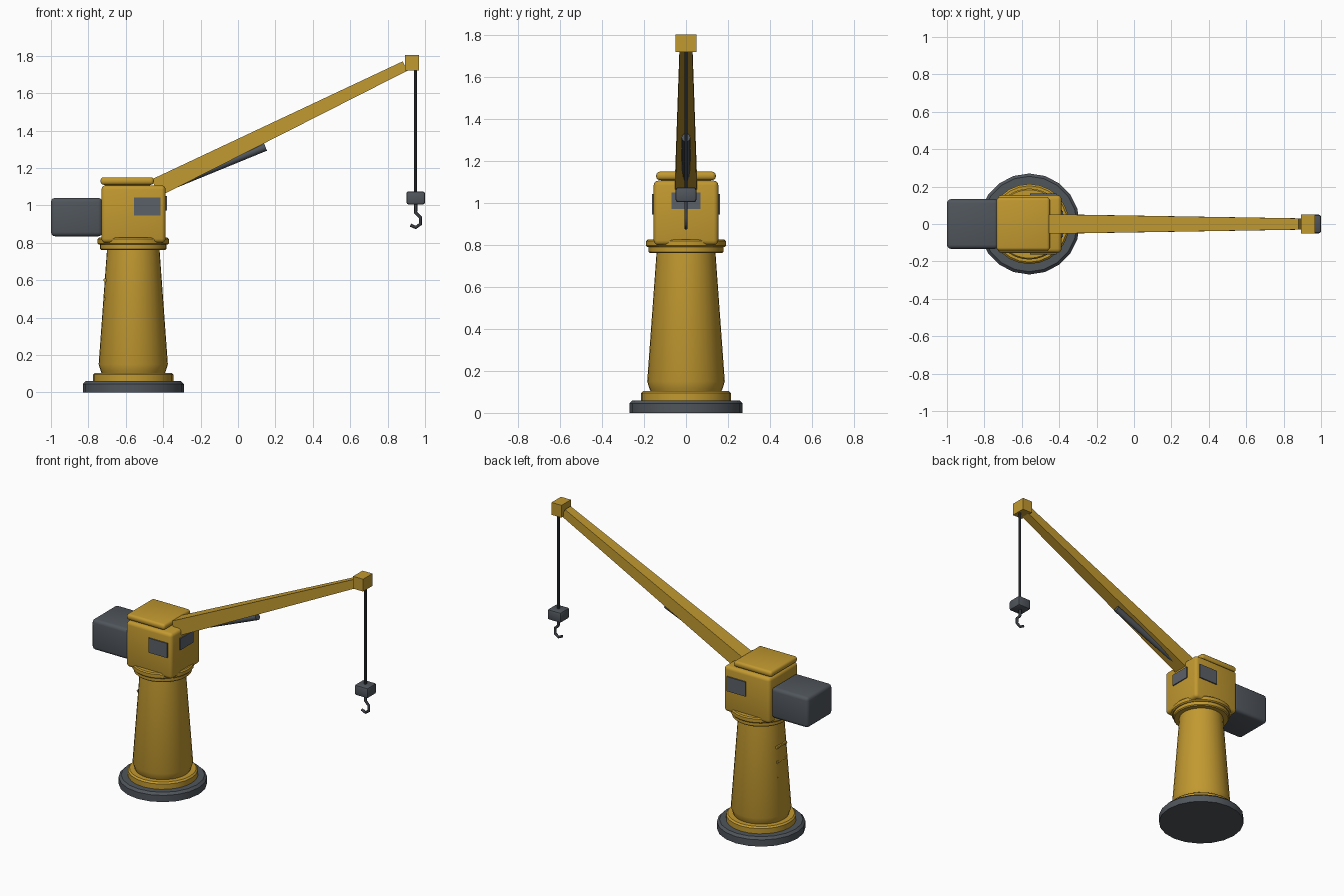
import bpy, bmesh, math
from mathutils import Vector

if "Cube" in bpy.data.objects:
    bpy.data.objects.remove(bpy.data.objects["Cube"], do_unlink=True)


def material(name, rgb):
    m = bpy.data.materials.new(name)
    m.use_nodes = True
    m.diffuse_color = (*rgb, 1)
    bsdf = next(n for n in m.node_tree.nodes if n.type == 'BSDF_PRINCIPLED')
    bsdf.inputs["Base Color"].default_value = (*rgb, 1)
    return m


YELLOW = material("crane_yellow", (0.54, 0.32, 0.03))
GREY = material("slate_grey", (0.08, 0.092, 0.107))
DARK = material("dark_steel", (0.045, 0.05, 0.058))
GLASS = material("window_grey", (0.105, 0.118, 0.14))

TOWER_X = -0.56


def finish(name, bm, mat, smooth=True):
    bmesh.ops.recalc_face_normals(bm, faces=bm.faces)
    mesh = bpy.data.meshes.new(name)
    bm.to_mesh(mesh)
    bm.free()
    mesh.materials.append(mat)
    obj = bpy.data.objects.new(name, mesh)
    bpy.context.collection.objects.link(obj)
    if smooth:
        bpy.ops.object.select_all(action='DESELECT')
        obj.select_set(True)
        bpy.context.view_layer.objects.active = obj
        bpy.ops.object.shade_smooth_by_angle(angle=math.radians(35))
    return obj


def box(name, mat, x, y, z, bevel=0.0, segments=3):
    """Box given by its (min, max) range on each axis."""
    bm = bmesh.new()
    bmesh.ops.create_cube(bm, size=1)
    for v in bm.verts:
        v.co = [r[0] if c < 0 else r[1] for c, r in zip(v.co, (x, y, z))]
    if bevel:
        bmesh.ops.bevel(bm, geom=bm.edges[:], offset=bevel, segments=segments,
                        profile=0.5, affect='EDGES')
    return finish(name, bm, mat, bevel > 0)


def lathe(name, mat, profile, sides):
    """Stack of rings (radius, height) around the tower axis, capped."""
    bm = bmesh.new()
    rings = []
    for r, z in profile:
        angles = [2 * math.pi * i / sides for i in range(sides)]
        rings.append([bm.verts.new((TOWER_X + r * math.cos(a), r * math.sin(a), z))
                      for a in angles])
    for low, high in zip(rings, rings[1:]):
        for i in range(sides):
            j = (i + 1) % sides
            bm.faces.new((low[i], low[j], high[j], high[i]))
    bm.faces.new(rings[0])
    bm.faces.new(rings[-1])
    return finish(name, bm, mat)


def rod(name, mat, start, end, radius, sides=12):
    start, end = Vector(start), Vector(end)
    axis = end - start
    bm = bmesh.new()
    bmesh.ops.create_cone(bm, cap_ends=True, segments=sides, radius1=radius,
                          radius2=radius, depth=axis.length)
    bm.transform(axis.to_track_quat('Z', 'Y').to_matrix().to_4x4())
    bmesh.ops.translate(bm, verts=bm.verts, vec=(start + end) / 2)
    return finish(name, bm, mat)


# Pedestal
lathe("base_plate", GREY, [(0.27, 0), (0.27, 0.045), (0.255, 0.06)], 20)
lathe("base_flange", YELLOW, [(0.214, 0.05), (0.214, 0.095), (0.204, 0.105)], 24)
lathe("tower_column", YELLOW,
      [(0.168, 0.1), (0.174, 0.115), (0.185, 0.15), (0.14, 0.77)], 32)
lathe("lower_collar", YELLOW, [(0.172, 0.762), (0.178, 0.768), (0.178, 0.8)], 32)
lathe("slewing_ring", YELLOW,
      [(0.183, 0.79), (0.19, 0.797), (0.19, 0.82), (0.183, 0.827)], 32)

# Ladder rungs on the rear of the column
for i in range(4):
    height = 0.6 - 0.1 * i
    rod(f"ladder_rung_{i + 1}", YELLOW, (-0.71, -0.05, height),
        (-0.71, 0.05, height), 0.01, 8)

# Cab, roof and counterweight
box("cab", YELLOW, (-0.73, -0.387), (-0.154, 0.154), (0.8, 1.107), 0.022)
box("cab_roof", YELLOW, (-0.735, -0.45), (-0.142, 0.142), (1.11, 1.15), 0.016)
box("roof_seat", YELLOW, (-0.71, -0.47), (-0.12, 0.12), (1.095, 1.12))
box("counterweight", GREY, (-1.0, -0.725), (-0.133, 0.133), (0.835, 1.04), 0.022)

# Cab windows
for side, name in ((-1, "right_window"), (1, "left_window")):
    box(name, GLASS, (-0.555, -0.415), sorted((side * 0.153, side * 0.162)),
        (0.945, 1.043))
box("front_window", GLASS, (-0.388, -0.38), (-0.07, 0.07), (0.972, 1.05))

# Tapered boom
bm = bmesh.new()
foot, tip = Vector((-0.44, 0, 1.094)), Vector((0.893, 0, 1.745))
along = (tip - foot).normalized()
up = Vector((-along.z, 0, along.x))
bmesh.ops.create_cube(bm, size=2)
for v in bm.verts:
    centre, half_h, half_w = (foot, 0.05, 0.052) if v.co.x < 0 else (tip, 0.028, 0.03)
    v.co = centre + up * half_h * v.co.z + Vector((0, half_w * v.co.y, 0))
finish("boom", bm, YELLOW, False)
box("boom_head", YELLOW, (0.893, 0.967), (-0.05, 0.05), (1.72, 1.803))

# Luffing cylinder below the boom
rod("luffing_cylinder", GREY, (-0.4, 0, 1.088), (0.147, 0, 1.312), 0.021)

# Hoist cable, block and hook
rod("hoist_cable", DARK, (0.95, 0, 1.06), (0.95, 0, 1.73), 0.008, 8)
box("hook_block", GREY, (0.9, 1.0), (-0.05, 0.05), (1.005, 1.075), 0.012, 2)

curve = bpy.data.curves.new("hook", 'CURVE')
curve.dimensions = '3D'
curve.bevel_depth = 0.009
curve.bevel_resolution = 1
curve.use_fill_caps = True
path = [(0.95, 1.02), (0.95, 0.96), (0.975, 0.935), (0.975, 0.9),
        (0.95, 0.882), (0.922, 0.895)]
spline = curve.splines.new('POLY')
spline.points.add(len(path) - 1)
for point, (x, z) in zip(spline.points, path):
    point.co = (x, 0, z, 1)
curve.materials.append(DARK)
hook = bpy.data.objects.new("hook", curve)
bpy.context.collection.objects.link(hook)
bpy.ops.object.select_all(action='DESELECT')
hook.select_set(True)
bpy.context.view_layer.objects.active = hook
bpy.ops.object.convert(target='MESH')
